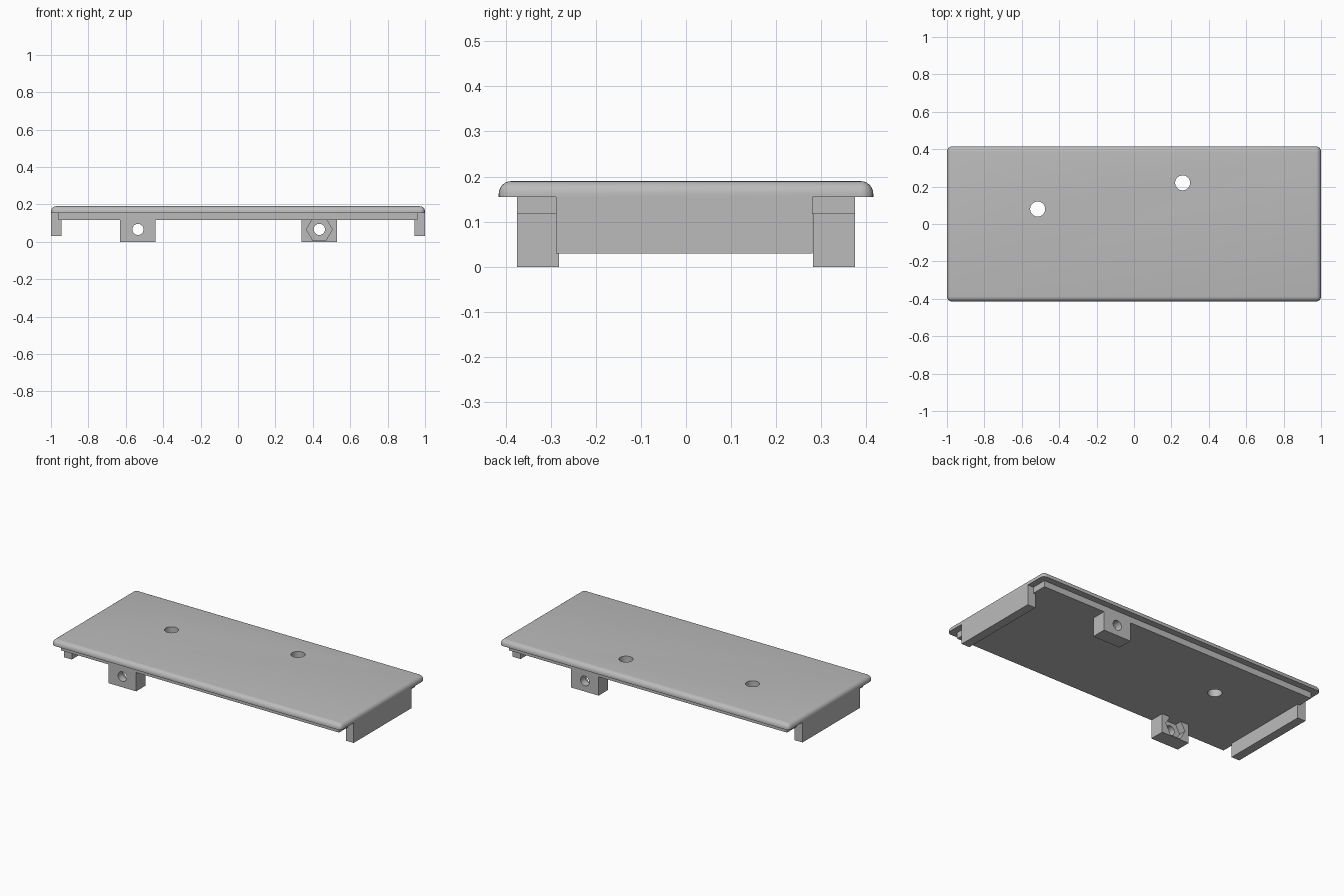
import bpy, bmesh, math
from mathutils import Matrix, Vector

cube = bpy.data.objects.get("Cube")
if cube:
    bpy.data.objects.remove(cube, do_unlink=True)

grey = bpy.data.materials.new("light_grey")
grey.use_nodes = True
grey.diffuse_color = (0.5, 0.5, 0.5, 1)
grey.node_tree.nodes["Principled BSDF"].inputs["Base Color"].default_value = (0.5, 0.5, 0.5, 1)


def add_object(name, bm):
    mesh = bpy.data.meshes.new(name)
    bm.normal_update()
    bm.to_mesh(mesh)
    bm.free()
    mesh.materials.append(grey)
    obj = bpy.data.objects.new(name, mesh)
    bpy.context.collection.objects.link(obj)
    return obj


def box(name, low, high, rounding=0):
    low, high = Vector(low), Vector(high)
    bm = bmesh.new()
    size = Matrix.Diagonal((*(high - low), 1))
    bmesh.ops.create_cube(bm, size=1, matrix=Matrix.Translation((low + high) / 2) @ size)
    if rounding:
        # round every edge except those around the underside
        edges = [e for e in bm.edges if any(v.co.z > high.z - 0.001 for v in e.verts)]
        bmesh.ops.bevel(bm, geom=edges, offset=rounding, segments=6, profile=0.5, affect='EDGES')
    return add_object(name, bm)


def cut(target, centre, radius, depth, sides, along_y=False):
    bm = bmesh.new()
    turn = Matrix.Rotation(math.pi / 2, 4, 'X') if along_y else Matrix()
    # hexagons keep corners pointing sideways
    bmesh.ops.create_cone(bm, cap_ends=True, segments=sides, radius1=radius, radius2=radius,
                          depth=depth,
                          matrix=Matrix.Translation(centre) @ turn @ Matrix.Rotation(math.pi / 2, 4, 'Z'))
    cutter = add_object("cutter", bm)
    cutter.hide_render = True
    mod = target.modifiers.new("hole", 'BOOLEAN')
    mod.operation, mod.solver, mod.object = 'DIFFERENCE', 'EXACT', cutter
    select(target)
    bpy.ops.object.modifier_apply(modifier=mod.name)
    bpy.data.objects.remove(cutter, do_unlink=True)


def select(obj):
    bpy.ops.object.select_all(action='DESELECT')
    obj.select_set(True)
    bpy.context.view_layer.objects.active = obj


def smooth(obj):
    select(obj)
    bpy.ops.object.shade_smooth_by_angle(angle=math.radians(30))


# Cover plate with rounded rim, and the solid step beneath it
plate = box("cover_plate", (-1, -0.415, 0.155), (1, 0.415, 0.19), 0.028)
step = box("inner_step", (-0.96, -0.375, 0.117), (0.96, 0.375, 0.155))
for part in (plate, step):
    for x, y in ((-0.515, 0.08), (0.26, 0.22)):
        cut(part, (x, y, 0.15), 0.04, 0.3, 48)
    smooth(part)

# End tabs
for name, x1, x2 in (("left_end_tab", 0.945, 1), ("right_end_tab", -1, -0.945)):
    box(name, (x1, -0.288, 0.03), (x2, 0.28, 0.155))

# Screw blocks: round hole through, hexagonal nut pocket on the inner face
for name, x, side in (("front_screw_block", -0.535, -1), ("back_screw_block", 0.435, 1)):
    y1, y2 = sorted((side * 0.375, side * 0.282))
    block = box(name, (x - 0.095, y1, 0), (x + 0.095, y2, 0.117))
    cut(block, (x, side * 0.33, 0.066), 0.03, 0.3, 32, True)
    cut(block, (x, side * 0.282, 0.066), 0.069, 0.09, 6, True)
    smooth(block)
